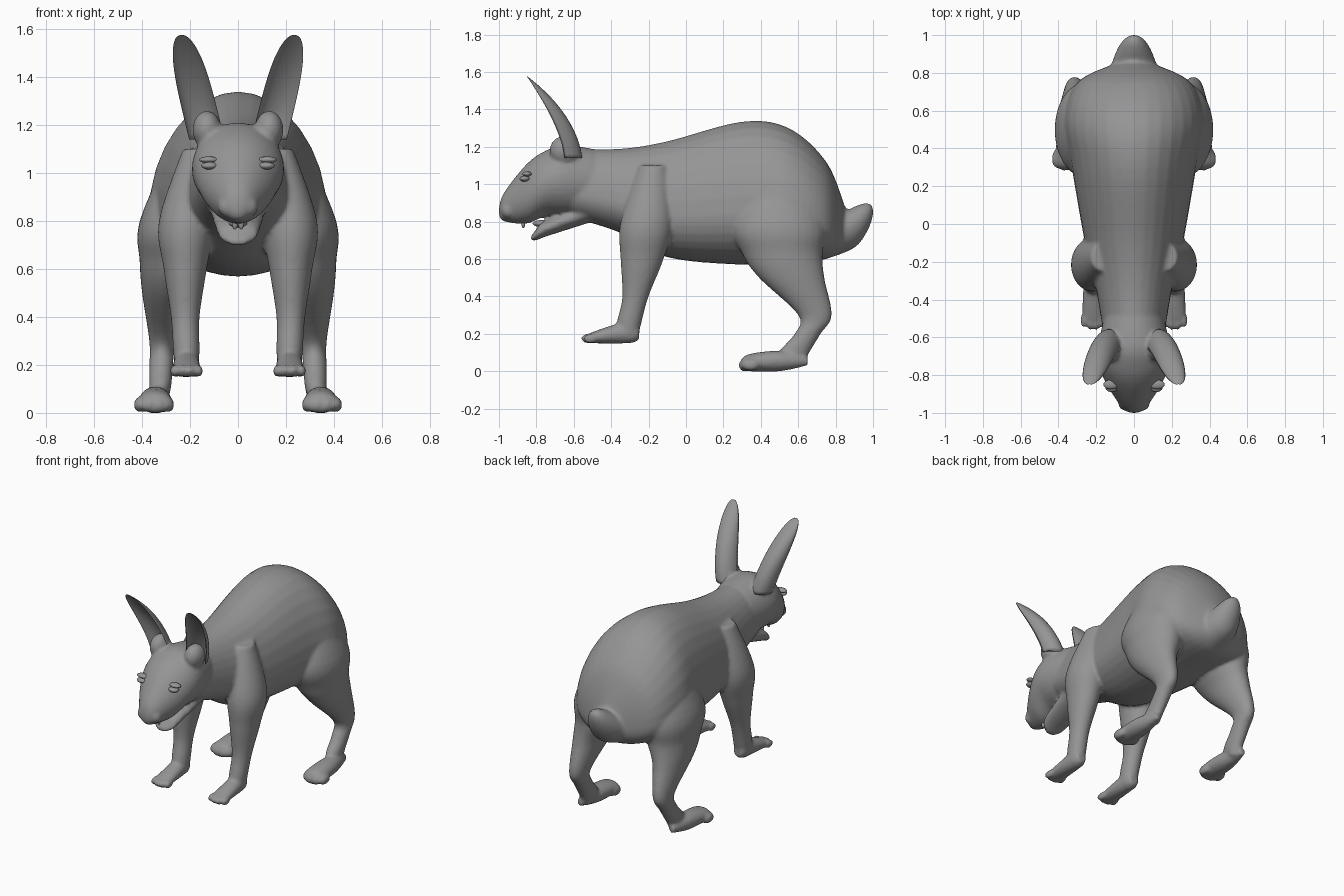
import bpy, bmesh
from math import sin, cos, pi, sqrt
from mathutils import Vector

cube = bpy.data.objects.get("Cube")
if cube:
    bpy.data.objects.remove(cube)

fur = bpy.data.materials.new("grey fur")
fur.use_nodes = True
grey = (.3, .3, .3, 1)
fur.diffuse_color = grey
fur.node_tree.nodes["Principled BSDF"].inputs["Base Color"].default_value = grey

SIDES = {"right": -1, "left": 1}
SEGMENTS = 32
ANGLES = [2 * pi * j / SEGMENTS for j in range(SEGMENTS)]


def resample(rows, steps=6):
    """Catmull-Rom curve through rows of numbers."""
    rows = [Vector(row) for row in rows]
    padded = [rows[0]] + rows + [rows[-1]]
    smooth_rows = []
    for before, start, end, after in zip(padded, padded[1:], padded[2:], padded[3:]):
        leave, arrive = (end - before) / 2, (after - start) / 2
        for k in range(steps):
            t = k / steps
            ease = t * t * (3 - 2 * t)
            smooth_rows.append(start.lerp(end, ease) + leave * t * (1 - t) ** 2
                               - arrive * t * t * (1 - t))
    return smooth_rows + [rows[-1]]


def skin(bm, rings):
    """Close a tube around rings of points."""
    loops = [[bm.verts.new(point) for point in ring] for ring in rings]
    for lower, upper in zip(loops, loops[1:]):
        for j in range(SEGMENTS):
            bm.faces.new((lower[j - 1], lower[j], upper[j], upper[j - 1]))
    bm.faces.new(loops[0])
    bm.faces.new(loops[-1])


def lengthwise(bm, rows, centre=0, belly=.5):
    """Rows: y, top, bottom, half width; belly is the relative height of the widest line."""
    rings = []
    for y, top, bottom, half in resample(rows):
        widest = bottom + belly * (top - bottom)
        rings.append([(centre + half * cos(a), y,
                       widest + sin(a) * (top - widest if sin(a) > 0 else widest - bottom))
                      for a in ANGLES])
    skin(bm, rings)


def upright(bm, rows, side):
    """Rows: z, front, back, inner, outer."""
    rings = []
    for z, front, back, inner, outer in resample(rows):
        rings.append([(side * (inner + outer + cos(a) * (outer - inner)) / 2,
                       (front + back + sin(a) * (back - front)) / 2, z) for a in ANGLES])
    skin(bm, rings)


def blob(bm, place, size):
    verts = bmesh.ops.create_uvsphere(bm, u_segments=20, v_segments=12, radius=1)["verts"]
    bmesh.ops.scale(bm, vec=size, verts=verts)
    bmesh.ops.translate(bm, vec=place, verts=verts)


def toes(bm, side, centre, front, height, spread, size):
    """Four rounded toes in a shallow arc."""
    for across in (-1, -1 / 3, 1 / 3, 1):
        place = (side * centre + spread * across, front + size * abs(across), height)
        blob(bm, place, (size, size * 2, size * 1.3))


def finish(name, bm, fuse=False):
    bmesh.ops.recalc_face_normals(bm, faces=bm.faces)
    mesh = bpy.data.meshes.new(name)
    bm.to_mesh(mesh)
    bm.free()
    mesh.materials.append(fur)
    obj = bpy.data.objects.new(name, mesh)
    bpy.context.collection.objects.link(obj)
    for polygon in mesh.polygons:
        polygon.use_smooth = True
    if fuse:
        remesh = obj.modifiers.new("fuse", "REMESH")
        remesh.mode = "VOXEL"
        remesh.voxel_size = .011
        remesh.use_smooth_shade = True
        soften = obj.modifiers.new("soften", "SMOOTH")
        soften.factor = .5
        soften.iterations = 6


body = bmesh.new()

# Trunk from the neck to the rump
lengthwise(body, [
    (-.6, 1.19, .82, .16), (-.35, 1.19, .74, .2), (-.1, 1.23, .61, .26),
    (.3, 1.335, .57, .33), (.55, 1.3, .58, .37), (.75, 1.12, .6, .3),
    (.85, .88, .66, .1)], belly=.35)

# Head with a tapering muzzle
lengthwise(body, [
    (-1, .88, .83, .02), (-.97, .96, .8, .065), (-.85, 1.11, .79, .145),
    (-.75, 1.18, .83, .185), (-.65, 1.21, .83, .19), (-.5, 1.19, .83, .16)])

# Dropped lower jaw
lengthwise(body, [
    (-.83, .72, .7, .03), (-.8, .76, .7, .07), (-.75, .81, .72, .09),
    (-.5, .92, .8, .12)])

# Upturned tail
lengthwise(body, [
    (.75, .8, .6, .15), (.9, .88, .66, .1), (.97, .9, .75, .06), (1, .88, .83, .02)])

for side in SIDES.values():
    # Front leg with shoulder
    upright(body, [
        (.17, -.34, -.26, .17, .26), (.25, -.37, -.24, .16, .27),
        (.4, -.34, -.2, .16, .28), (.6, -.35, -.12, .13, .31),
        (.8, -.35, -.07, .1, .33), (1.1, -.25, -.1, .1, .23)], side)
    # Front paw
    lengthwise(body, [
        (-.54, .18, .16, .04), (-.5, .21, .15, .06), (-.3, .27, .15, .05),
        (-.25, .23, .17, .03)], side * .215)
    toes(body, side, centre=.215, front=-.53, height=.175, spread=.05, size=.02)

    # Thigh and shank
    upright(body, [
        (.03, .57, .62, .3, .36), (.1, .5, .66, .28, .37), (.2, .58, .72, .27, .37),
        (.3, .6, .78, .26, .37), (.5, .39, .74, .2, .4), (.63, .3, .73, .13, .41),
        (.8, .25, .74, .1, .41), (1.1, .4, .6, .1, .28)], side)
    # Hind foot
    lengthwise(body, [
        (.29, .05, 0, .05), (.33, .09, 0, .07), (.5, .11, 0, .06),
        (.65, .08, .03, .02)], side * .345)
    toes(body, side, centre=.35, front=.32, height=.034, spread=.06, size=.025)

    # Cheek and root of the ear
    blob(body, (side * .04, -.95, .86), (.045, .04, .045))
    blob(body, (side * .13, -.65, 1.18), (.06, .08, .08))

finish("body", body, fuse=True)

for name, side in SIDES.items():
    # Cupped ear that opens forward
    ear = bmesh.new()
    rings = []
    for k in range(SEGMENTS + 1):
        t = sin(k / SEGMENTS * pi / 2)
        half = .07 * sqrt(1 - t ** 4) + .004
        depth = .09 * (1 - t ** 3) + .004
        x, y, z = .13 + .105 * t, -.65 - .2 * t ** 1.5, 1.14 + .435 * t
        rings.append([(side * (x + half * cos(a)),
                       y + depth * abs(sin(a)) * (1 if sin(a) > 0 else .6), z)
                      for a in ANGLES])
    skin(ear, rings)
    finish("ear_" + name, ear)

    # Closed eyelid with a brow fold
    lid = bmesh.new()
    blob(lid, (side * .118, -.862, 1.03), (.035, .028, .016))
    blob(lid, (side * .122, -.85, 1.055), (.04, .025, .014))
    finish("eyelid_" + name, lid)

    # Front tooth
    tooth = bmesh.new()
    blob(tooth, (side * .013, -.87, .79), (.012, .01, .025))
    finish("front_tooth_" + name, tooth)

# Nose and tongue
nose = bmesh.new()
blob(nose, (0, -.975, .875), (.03, .022, .02))
finish("nose", nose)
tongue = bmesh.new()
blob(tongue, (0, -.76, .79), (.04, .06, .02))
finish("tongue", tongue)
